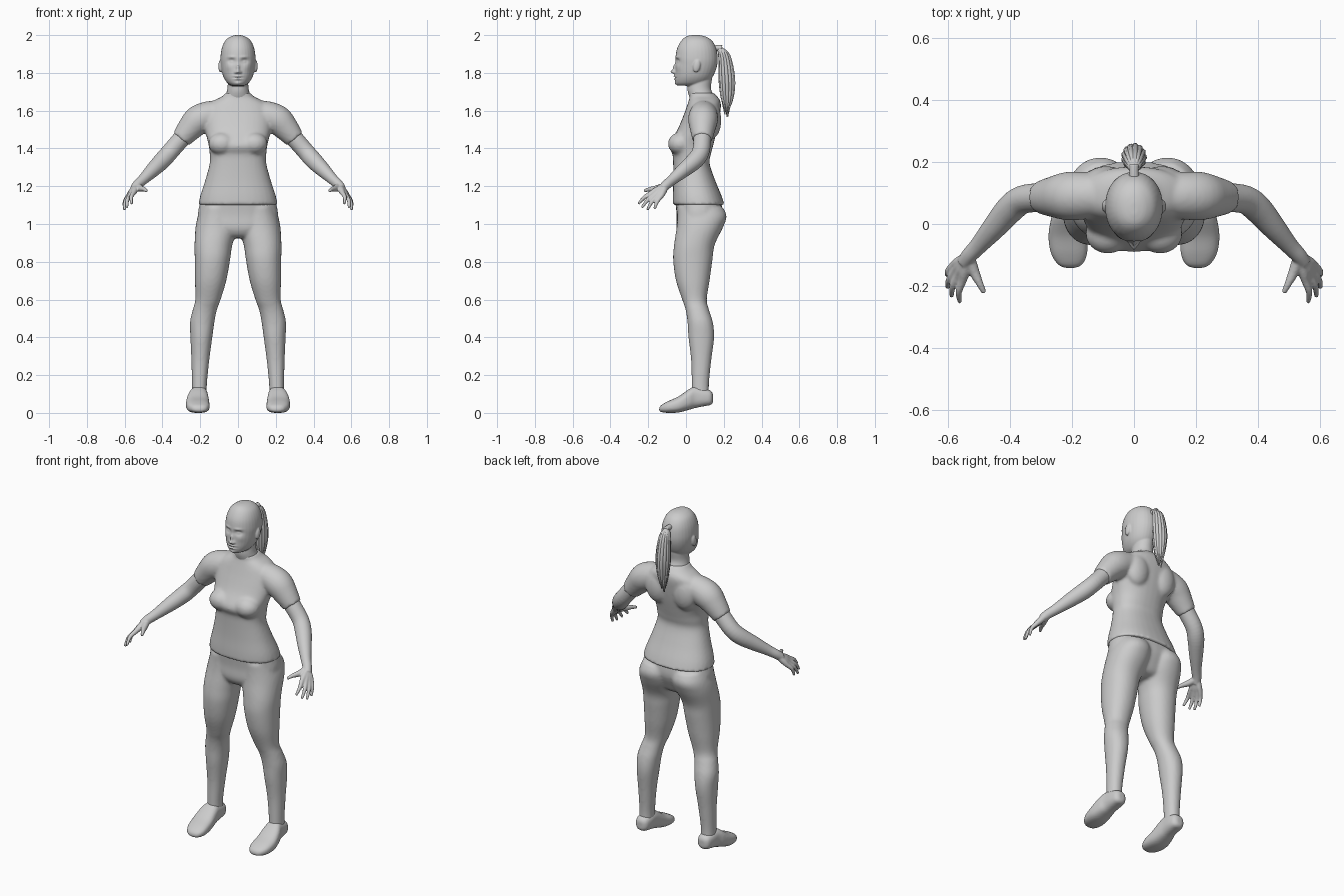
import bpy, bmesh, math, random
from mathutils import Vector, Matrix

random.seed(3)


def spline(rows, steps):
    """Catmull-Rom interpolation through rows of numbers."""
    out = []
    for i in range(len(rows) - 1):
        a, b = rows[max(i - 1, 0)], rows[i]
        c, d = rows[i + 1], rows[min(i + 2, len(rows) - 1)]
        for k in range(steps):
            t = k / steps
            out.append([0.5 * (2 * q + (r - p) * t + (2 * p - 5 * q + 4 * r - s) * t * t
                               + (3 * q - p - 3 * r + s) * t ** 3)
                        for p, q, r, s in zip(a, b, c, d)])
    return out + [list(rows[-1])]


def skin(bm, rings, n, p):
    """Bridge rings given as (centre, half axis u, half axis v) into a closed solid."""
    loops = []
    for c, u, v in rings:
        loop = []
        for i in range(n):
            a = 2 * math.pi * i / n
            ca, sa = math.cos(a), math.sin(a)
            loop.append(bm.verts.new(c + u * math.copysign(abs(ca) ** (2 / p), ca)
                                     + v * math.copysign(abs(sa) ** (2 / p), sa)))
        loops.append(loop)
    for A, B in zip(loops, loops[1:]):
        for i in range(n):
            bm.faces.new((A[i], A[(i + 1) % n], B[(i + 1) % n], B[i]))
    bm.faces.new(loops[0][::-1])
    bm.faces.new(loops[-1])


def stack(bm, rows, axis='z', p=2.0, n=32, steps=5):
    """Loft of rows (level, x0, x1, w0, w1), w = y for a z stack, z for a y stack."""
    rings = []
    for l, x0, x1, w0, w1 in spline(rows, steps):
        x, w, hx, hw = (x0 + x1) / 2, (w0 + w1) / 2, (x1 - x0) / 2, (w1 - w0) / 2
        if axis == 'z':
            rings.append((Vector((x, w, l)), Vector((hx, 0, 0)), Vector((0, hw, 0))))
        else:
            rings.append((Vector((x, l, w)), Vector((hx, 0, 0)), Vector((0, 0, hw))))
    skin(bm, rings, n, p)


def tube(bm, rows, n=16, steps=4):
    """Round tube along rows (x, y, z, radius)."""
    pts = spline(rows, steps)
    rings = []
    for i, q in enumerate(pts):
        t = (Vector(pts[min(i + 1, len(pts) - 1)][:3]) - Vector(pts[max(i - 1, 0)][:3])).normalized()
        u = t.cross(Vector((0.3, 1, 0.1))).normalized()
        rings.append((Vector(q[:3]), u * q[3], t.cross(u) * q[3]))
    skin(bm, rings, n, 2)


def ball(bm, c, r, tilt=0.0):
    m = Matrix.Translation(c) @ Matrix.Rotation(tilt, 4, 'X') @ Matrix.Diagonal((*r, 1))
    bmesh.ops.create_uvsphere(bm, u_segments=20, v_segments=14, radius=1, matrix=m)


def mirror(bm):
    """Copy everything so far to the other side."""
    dup = bmesh.ops.duplicate(bm, geom=bm.verts[:] + bm.edges[:] + bm.faces[:])
    for v in dup['geom']:
        if isinstance(v, bmesh.types.BMVert):
            v.co.x *= -1


def finish(bm, name, voxel=0, smooth=3):
    """Make the object; fuse overlapping solids into one skin when voxel is given."""
    bmesh.ops.recalc_face_normals(bm, faces=bm.faces[:])
    me = bpy.data.meshes.new(name)
    bm.to_mesh(me)
    bm.free()
    ob = bpy.data.objects.new(name, me)
    bpy.context.collection.objects.link(ob)
    if voxel:
        r = ob.modifiers.new("fuse", 'REMESH')
        r.mode, r.voxel_size = 'VOXEL', voxel
        s = ob.modifiers.new("soften", 'SMOOTH')
        s.factor, s.iterations = 0.5, smooth
        dg = bpy.context.evaluated_depsgraph_get()
        me = bpy.data.meshes.new_from_object(ob.evaluated_get(dg))
        ob.modifiers.clear()
        ob.data = me
    for f in me.polygons:
        f.use_smooth = True
    return ob


# shirt: sleeves, bust and shoulder blades fused with the torso
bm = bmesh.new()
tube(bm, [(.08, .095, 1.585, .07), (.15, .092, 1.575, .076), (.21, .09, 1.55, .079),
          (.255, .088, 1.505, .068), (.302, .086, 1.449, .053)], n=24)
ball(bm, (.085, -.03, 1.425), (.072, .066, .06))
ball(bm, (.09, .135, 1.55), (.075, .052, .1))
mirror(bm)
stack(bm, [(1.10, -.21, .21, -.07, .205), (1.15, -.2, .2, -.07, .188), (1.23, -.174, .174, -.067, .155),
           (1.32, -.15, .15, -.068, .125), (1.37, -.15, .15, -.072, .132), (1.42, -.156, .156, -.09, .145),
           (1.50, -.175, .175, -.045, .165), (1.57, -.18, .18, -.015, .178), (1.625, -.165, .165, .005, .185),
           (1.655, -.125, .125, .015, .18), (1.675, -.085, .085, .02, .165), (1.695, -.064, .064, .015, .145)],
      p=2.3)
finish(bm, "shirt", .009, 5)

# trousers: two legs fused with the hips
bm = bmesh.new()
stack(bm, [(1.09, .01, .195, -.045, .195), (1.04, .003, .213, -.045, .215), (.98, .003, .225, -.05, .195),
           (.89, .03, .23, -.063, .152), (.81, .042, .229, -.068, .14), (.70, .062, .228, -.053, .125),
           (.60, .092, .226, -.02, .11), (.545, .112, .24, -.002, .122), (.48, .125, .254, .008, .142),
           (.40, .136, .252, .013, .149), (.28, .152, .247, .027, .134), (.16, .164, .244, .03, .122),
           (.09, .166, .244, .03, .122)], p=2.15)
mirror(bm)
stack(bm, [(1.13, -.197, .197, -.058, .185), (1.05, -.213, .213, -.05, .192), (.98, -.2, .2, -.05, .165),
           (.94, -.12, .12, -.03, .14), (.925, -.06, .06, .0, .1)], p=2.3)
finish(bm, "trousers", .009, 4)

# shoes: low at the toe, raised at the heel
bm = bmesh.new()
stack(bm, [(-.142, .19, .222, .01, .026), (-.13, .166, .246, .004, .042), (-.095, .151, .268, 0, .062),
           (-.04, .151, .276, .002, .087), (.015, .156, .268, .016, .125), (.05, .16, .256, .026, .14),
           (.1, .162, .25, .036, .128), (.13, .17, .242, .042, .118), (.143, .188, .224, .055, .1)],
      axis='y', p=2.6)
mirror(bm)
finish(bm, "shoes", .006, 3)

# arms and hands: every finger runs from the wrist so the bones form the palm
bm = bmesh.new()
tube(bm, [(.22, .09, 1.54, .05), (.30, .086, 1.451, .047), (.36, .078, 1.382, .046), (.40, .048, 1.337, .046),
          (.45, -.01, 1.287, .039), (.50, -.068, 1.238, .029), (.53, -.1, 1.211, .026),
          (.548, -.125, 1.188, .024)], n=24)
fingers = [((.553, -.182, 1.165), (.562, -.252, 1.106)), ((.568, -.168, 1.155), (.588, -.234, 1.086)),
           ((.577, -.15, 1.149), (.601, -.205, 1.074)), ((.581, -.132, 1.147), (.603, -.166, 1.08))]
for k, t in fingers:
    k, t = Vector(k), Vector(t)
    w = Vector((.535, -.105, 1.205)).lerp(k, .12)
    m = k.lerp(t, .5) + Vector((.008, -.003, .006))
    tube(bm, [(*w, .018), (*w.lerp(k, .6), .0175), (*k, .0135), (*m, .0105), (*t, .007)])
tube(bm, [(.532, -.11, 1.2, .02), (.515, -.155, 1.188, .017), (.498, -.192, 1.184, .012),
          (.483, -.222, 1.175, .008)])
mirror(bm)
finish(bm, "arms_and_hands", .0045, 3)

# head, ears and neck
bm = bmesh.new()
ball(bm, (.093, .057, 1.836), (.011, .019, .034), -.2)
mirror(bm)
stack(bm, [(2.0, -.012, .012, .03, .07), (1.992, -.04, .04, .0, .105), (1.97, -.068, .068, -.025, .138),
           (1.93, -.086, .086, -.047, .16), (1.88, -.093, .093, -.056, .168), (1.84, -.091, .091, -.056, .165),
           (1.80, -.084, .084, -.058, .152), (1.77, -.073, .073, -.058, .135), (1.745, -.055, .055, -.054, .11),
           (1.732, -.034, .034, -.042, .08)], p=2.1)
stack(bm, [(1.84, -.05, .05, .03, .145), (1.77, -.053, .053, .015, .138), (1.72, -.056, .056, .008, .132),
           (1.68, -.066, .066, .015, .145), (1.62, -.09, .09, .04, .16)])
head = finish(bm, "head_and_neck", .004, 5)

# face relief: (x, z, x spread, z spread, push along y)
relief = [(.034, 1.862, .02, .013, .013), (.034, 1.86, .012, .007, -.006), (.034, 1.884, .02, .007, -.004),
          (0, 1.806, .012, .010, -.022), (0, 1.828, .009, .018, -.013), (.013, 1.802, .007, .006, -.007),
          (.05, 1.83, .02, .02, -.004), (0, 1.783, .02, .005, -.008), (0, 1.767, .017, .005, -.008),
          (0, 1.775, .024, .0025, .006), (0, 1.744, .016, .01, -.006)]
for v in head.data.vertices:
    if v.co.y < .01 and v.co.z > 1.725:
        x, z = abs(v.co.x), v.co.z
        v.co.y += sum(d * math.exp(-((x - a) / sx) ** 2 - ((z - b) / sz) ** 2) for a, b, sx, sz, d in relief)

# ponytail: hair tie, core and a ring of tapering strands
bm = bmesh.new()
tube(bm, [(0, .135, 1.925, .02), (0, .165, 1.932, .015), (0, .19, 1.93, .017)])
tube(bm, [(0, .175, 1.93, .012), (0, .2, 1.89, .025), (0, .214, 1.78, .03), (0, .217, 1.67, .022),
          (0, .215, 1.59, .004)])
for i in range(13):
    a = 2 * math.pi * i / 13
    c, s, e = math.cos(a), math.sin(a), random.uniform(0, .06)
    tube(bm, [(.006 * c, .178 + .008 * s, 1.93, .008), (.022 * c, .203 + .023 * s, 1.89, .010),
              (.031 * c, .216 + .034 * s, 1.77, .011), (.022 * c, .218 + .026 * s, 1.67, .009),
              (.009 * c, .215 + .01 * s, 1.565 + e, .002)], n=8)
finish(bm, "ponytail")
